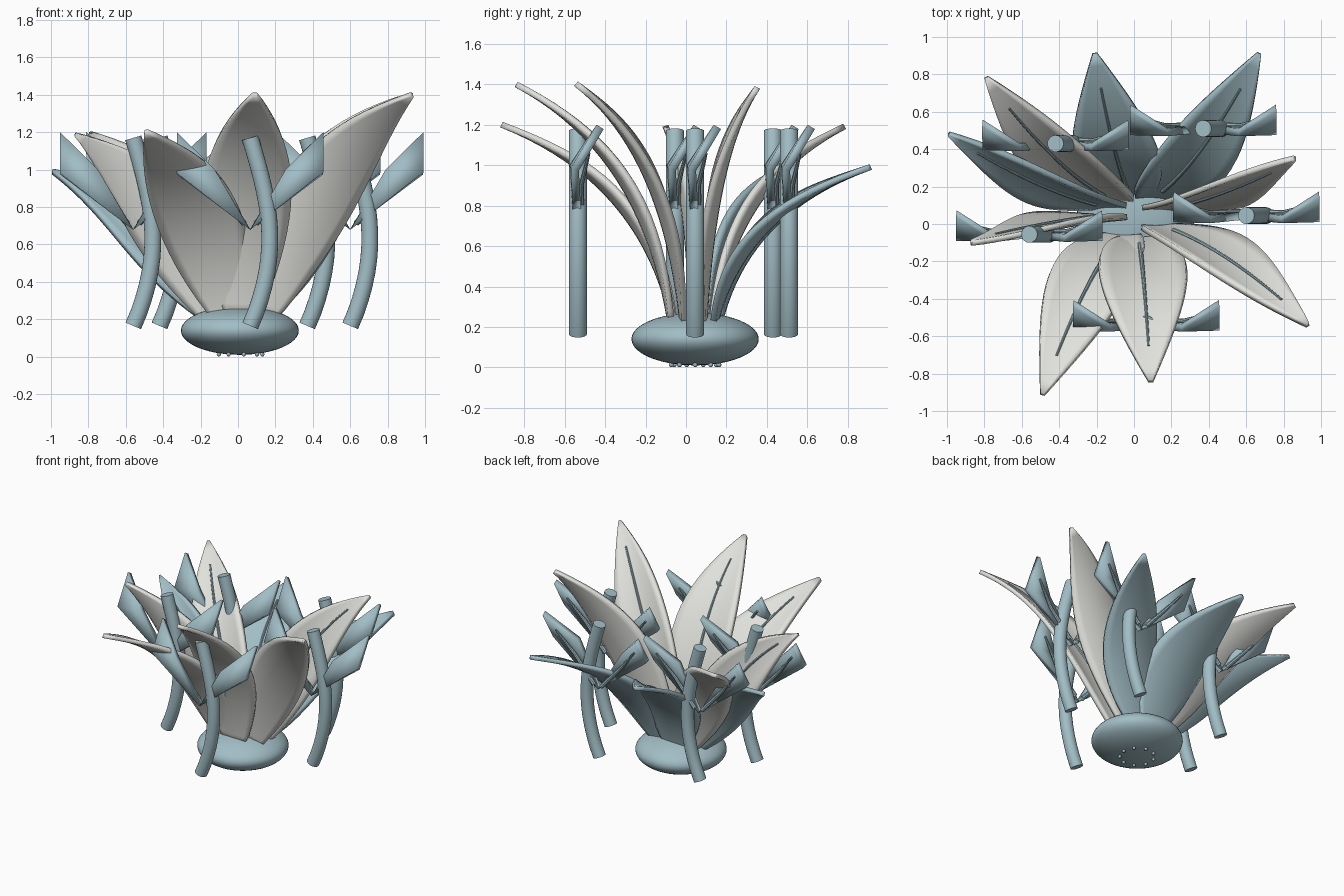
import bpy, bmesh, math
from mathutils import Vector

if "Cube" in bpy.data.objects:
    bpy.data.objects.remove(bpy.data.objects["Cube"])

CENTRE = Vector((0.01, 0.045, 0.0))


def material(name, rgb):
    m = bpy.data.materials.new(name)
    m.diffuse_color = (*rgb, 1)
    m.use_nodes = True
    m.node_tree.nodes["Principled BSDF"].inputs["Base Color"].default_value = m.diffuse_color
    return m


BLUE = material("dusty_blue", (0.36, 0.51, 0.56))
WHITE = material("warm_white", (0.75, 0.76, 0.72))


def finish(bm, name, mat, thickness=0.0, angle=40):
    """Turn a bmesh into a shaded object, optionally thickened."""
    bmesh.ops.recalc_face_normals(bm, faces=bm.faces)
    mesh = bpy.data.meshes.new(name)
    bm.to_mesh(mesh)
    bm.free()
    mesh.materials.append(mat)
    ob = bpy.data.objects.new(name, mesh)
    bpy.context.collection.objects.link(ob)
    if thickness:
        mod = ob.modifiers.new("thickness", 'SOLIDIFY')
        mod.thickness, mod.offset = thickness, 0
    bpy.ops.object.select_all(action='DESELECT')
    ob.select_set(True)
    bpy.context.view_layer.objects.active = ob
    bpy.ops.object.shade_smooth_by_angle(angle=math.radians(angle))
    return ob


def tube(name, path, radii, mat, sides=16):
    """Capped round tube along a path."""
    bm = bmesh.new()
    rings = []
    for i, p in enumerate(path):
        t = (path[min(i + 1, len(path) - 1)] - path[max(i - 1, 0)]).normalized()
        u = t.cross(Vector((0, 1, 0))).normalized()
        v = t.cross(u)
        rings.append([bm.verts.new(p + radii[i] * (u * math.cos(a) + v * math.sin(a)))
                      for a in (2 * math.pi * k / sides for k in range(sides))])
    for a, b in zip(rings, rings[1:]):
        for k in range(sides):
            j = (k + 1) % sides
            bm.faces.new((a[k], a[j], b[j], b[k]))
    bm.faces.new(rings[0])
    bm.faces.new(rings[-1])
    return finish(bm, name, mat)


def ellipsoid(name, loc, scale, mat, seg=48, rings=24):
    bpy.ops.mesh.primitive_uv_sphere_add(segments=seg, ring_count=rings, radius=1, location=loc)
    ob = bpy.context.object
    ob.name, ob.scale = name, scale
    ob.data.materials.append(mat)
    bpy.ops.object.shade_smooth()
    return ob


def big_leaf(i, tip, mat):
    """Long arching leaf, its blade lying along the x axis, with a raised midrib."""
    tip = Vector(tip)
    out = Vector((tip.x, tip.y, 0)).normalized()
    base = CENTRE + Vector((out.x * 0.11, out.y * 0.12, 0.2))
    d = tip - base
    ctrl = base + Vector((0.42 * d.x, 0.17 * d.y, 0.72 * d.z))
    n, cols = 20, 8
    bm = bmesh.new()
    rows, rib = [], []
    for r in range(n + 1):
        t = r / n
        p = base * (1 - t) ** 2 + ctrl * 2 * t * (1 - t) + tip * t * t
        tan = ((ctrl - base) * (1 - t) + (tip - ctrl) * t).normalized()
        wide = Vector((1, 0, 0)) - tan * tan.x   # shorter where the leaf leans sideways
        up = wide.cross(tan).normalized()
        if up.y * d.y > 0:
            up = -up
        half = 0.185 * max(0, math.sin(math.pi * t ** 0.9)) ** 0.95 + 0.065 * (1 - t) + 0.012
        rows.append([bm.verts.new(p + wide * half * s + up * 0.8 * half * half * s * s)
                     for s in (2 * c / cols - 1 for c in range(cols + 1))])
        if 0.1 < t < 0.87:
            rib.append(p + up * 0.018)
    for a, b in zip(rows, rows[1:]):
        for c in range(cols):
            bm.faces.new((a[c], a[c + 1], b[c + 1], b[c]))
    finish(bm, f"big_leaf_{i}", mat, 0.03)
    k = len(rib) - 1
    tube(f"leaf_midrib_{i}", rib, [0.013 - 0.007 * j / k for j in range(k + 1)], BLUE, 8)


def stem_leaf(name, x, y, side):
    """Small pointed leaf branching off a stem, its tip folded back, with a rib behind."""
    pts = [(0.0, 0.0, 0.68), (0.39, -0.015, 0.98), (0.39, 0.11, 1.19), (0.19, -0.02, 1.0)]
    bm = bmesh.new()
    v = [bm.verts.new((x + side * a, y + b, c)) for a, b, c in pts]
    bm.faces.new((v[0], v[1], v[3]))
    bm.faces.new((v[1], v[2], v[3]))
    finish(bm, name, BLUE, 0.042, 20)
    path = [Vector((x + side * a, y + b, c))
            for a, b, c in ((0.03, 0.02, 0.71), (0.2, 0.016, 0.9), (0.33, 0.055, 1.06))]
    tube(name + "_rib", path, [0.016, 0.013, 0.007], BLUE, 8)


# Rounded base and the small nubs beneath it
ellipsoid("base", CENTRE + Vector((0, 0, 0.14)), (0.315, 0.315, 0.13), BLUE)
for k in range(9):
    a = 2 * math.pi * k / 9
    ellipsoid(f"base_nub_{k}", CENTRE + Vector((0.12 * math.cos(a), 0.12 * math.sin(a), 0.013)),
              (0.012, 0.012, 0.012), BLUE, 10, 6)

# Three groups of arching leaves, low to high
leaves = [((-0.21, 0.91, 0.99), BLUE), ((0.67, 0.91, 0.99), BLUE), ((-0.99, 0.48, 0.99), BLUE),
          ((-0.79, 0.78, 1.19), WHITE), ((-0.49, -0.91, 1.2), WHITE), ((-0.87, -0.1, 1.19), WHITE),
          ((0.86, 0.35, 1.38), WHITE), ((0.93, -0.54, 1.4), WHITE), ((0.09, -0.84, 1.4), WHITE)]
for i, (tip, mat) in enumerate(leaves):
    big_leaf(i, tip, mat)

# Bowed stems around the base, each with a mirrored pair of leaves
for i, (x, y) in enumerate([(0.065, -0.535), (0.6, 0.045), (-0.56, -0.055),
                            (-0.42, 0.43), (0.37, 0.51)]):
    path = []
    for k in range(15):
        t = k / 14
        bow = 0.105 * math.sin(math.pi * t ** 0.9)
        path.append(Vector((x + bow, y, 0.165 + 1.005 * t)))
    tube(f"stem_{i}", path, [0.045] * 15, BLUE, 20)
    for side, label in ((-1, "left"), (1, "right")):
        stem_leaf(f"stem_leaf_{label}_{i}", x, y, side)
